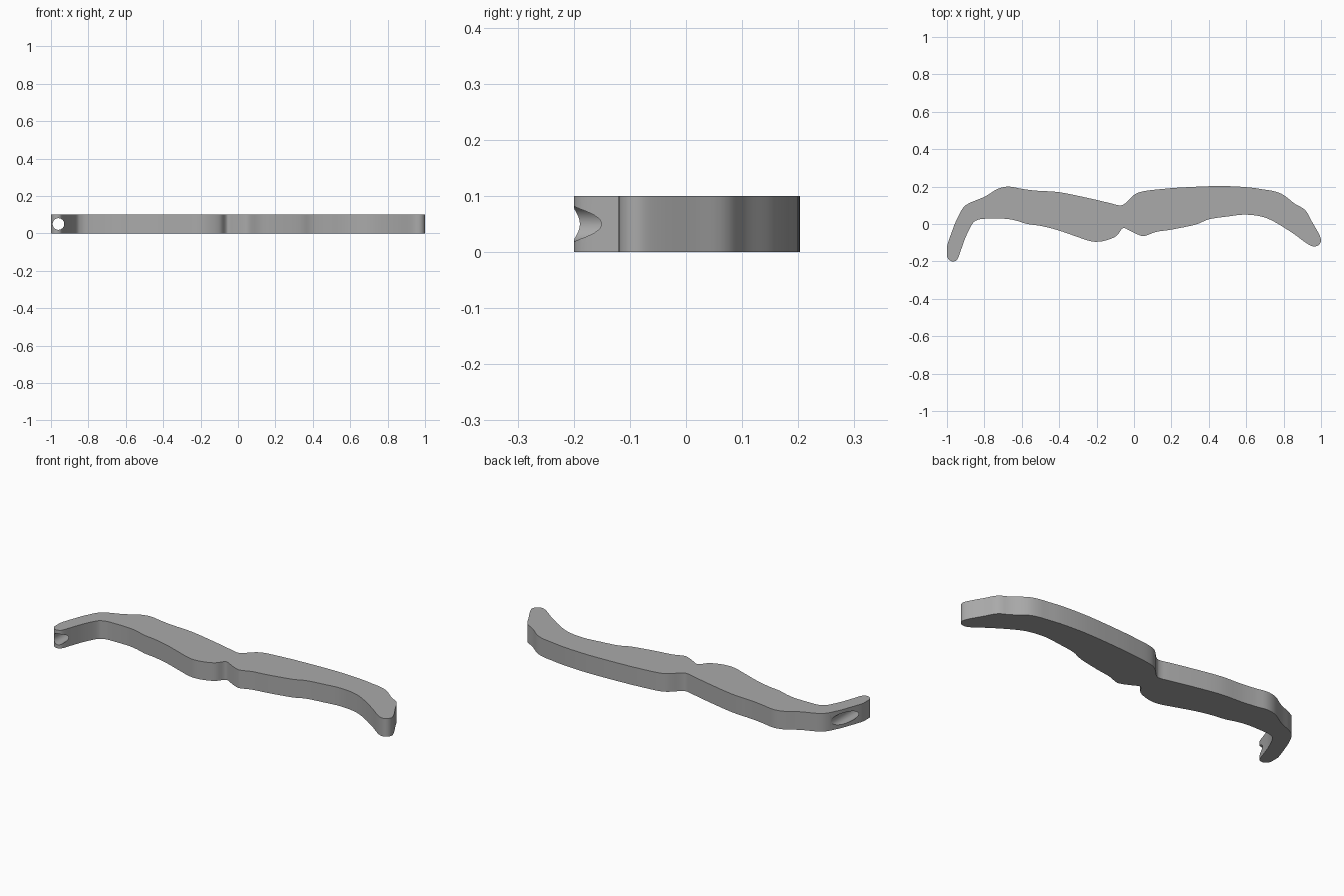
import bpy
import bmesh
import math
from mathutils import Vector

if "Cube" in bpy.data.objects:
    bpy.data.objects.remove(bpy.data.objects["Cube"], do_unlink=True)

HEIGHT = 0.10

# Front edge, from the drilled tip at -x to the plain tip at +x
FRONT = [(-1.0, -0.17), (-0.987, -0.193), (-0.965, -0.2), (-0.943, -0.187), (-0.922, -0.13),
         (-0.9, -0.07), (-0.865, 0.0), (-0.84, 0.02), (-0.8, 0.028), (-0.69, 0.028),
         (-0.63, 0.018), (-0.57, 0.0), (-0.5, -0.01), (-0.41, -0.032), (-0.3, -0.07),
         (-0.24, -0.09), (-0.2, -0.095), (-0.15, -0.088), (-0.095, -0.065), (-0.068, -0.03),
         (-0.05, -0.022), (-0.02, -0.037), (0.03, -0.06), (0.06, -0.063), (0.12, -0.042),
         (0.2, -0.03), (0.33, -0.003), (0.4, 0.025), (0.5, 0.04), (0.59, 0.05),
         (0.68, 0.04), (0.75, 0.012), (0.85, -0.05), (0.93, -0.108), (0.965, -0.12)]

# Back edge, returning from the plain tip to the drilled tip
BACK = [(0.99, -0.11), (1.0, -0.085), (0.987, -0.05), (0.95, 0.015), (0.915, 0.075),
        (0.86, 0.108), (0.8, 0.155), (0.75, 0.175), (0.69, 0.185), (0.6, 0.197),
        (0.45, 0.203), (0.25, 0.195), (0.15, 0.187), (0.05, 0.175), (0.0, 0.155),
        (-0.05, 0.108), (-0.08, 0.1), (-0.13, 0.112), (-0.25, 0.14), (-0.4, 0.17),
        (-0.52, 0.178), (-0.6, 0.188), (-0.67, 0.2), (-0.73, 0.187), (-0.8, 0.145),
        (-0.9, 0.1), (-0.945, 0.03), (-0.975, -0.045), (-1.0, -0.12)]


def smooth_loop(points, steps=4):
    """Closed Catmull-Rom curve through the points."""
    pts = [Vector(p) for p in points]
    n, out = len(pts), []
    for i in range(n):
        a, b, c, d = (pts[(i + k) % n] for k in (-1, 0, 1, 2))
        for s in range(steps):
            t = s / steps
            p = (2 * b + (c - a) * t + (2 * a - 5 * b + 4 * c - d) * t ** 2
                 + (3 * b - a - 3 * c + d) * t ** 3) / 2
            out.append((max(-1, min(1, p.x)), p.y))
    return out


# One flat grey colour
grey = bpy.data.materials.new("grey")
grey.use_nodes = True
colour = (0.4, 0.4, 0.4, 1.0)
grey.diffuse_color = colour
grey.node_tree.nodes["Principled BSDF"].inputs["Base Color"].default_value = colour

# Curved bar: outline extruded upwards
bm = bmesh.new()
base = bm.faces.new([bm.verts.new((x, y, 0)) for x, y in smooth_loop(FRONT + BACK)])
top = bmesh.ops.extrude_face_region(bm, geom=[base])["geom"]
bmesh.ops.translate(bm, vec=(0, 0, HEIGHT),
                    verts=[v for v in top if isinstance(v, bmesh.types.BMVert)])
bmesh.ops.recalc_face_normals(bm, faces=bm.faces)
mesh = bpy.data.meshes.new("curved_bar")
bm.to_mesh(mesh)
bm.free()
bar = bpy.data.objects.new("curved_bar", mesh)
bpy.context.collection.objects.link(bar)
mesh.materials.append(grey)

# Round hole drilled front to back through the hooked tip
bpy.ops.mesh.primitive_cylinder_add(vertices=48, radius=0.031, depth=1.0,
                                    location=(-0.96, 0, HEIGHT / 2),
                                    rotation=(math.pi / 2, 0, 0))
drill = bpy.context.object
drill.name = "hole_cutter"
drill.hide_render = True
drill.data.materials.append(grey)

cut = bar.modifiers.new("hole", 'BOOLEAN')
cut.operation = 'DIFFERENCE'
cut.solver = 'EXACT'
cut.object = drill
bpy.ops.object.select_all(action='DESELECT')
bar.select_set(True)
bpy.context.view_layer.objects.active = bar
bpy.ops.object.modifier_apply(modifier=cut.name)
bpy.data.objects.remove(drill, do_unlink=True)

# Smooth sides with crisp rims
bpy.ops.object.shade_smooth_by_angle(angle=math.radians(30))
